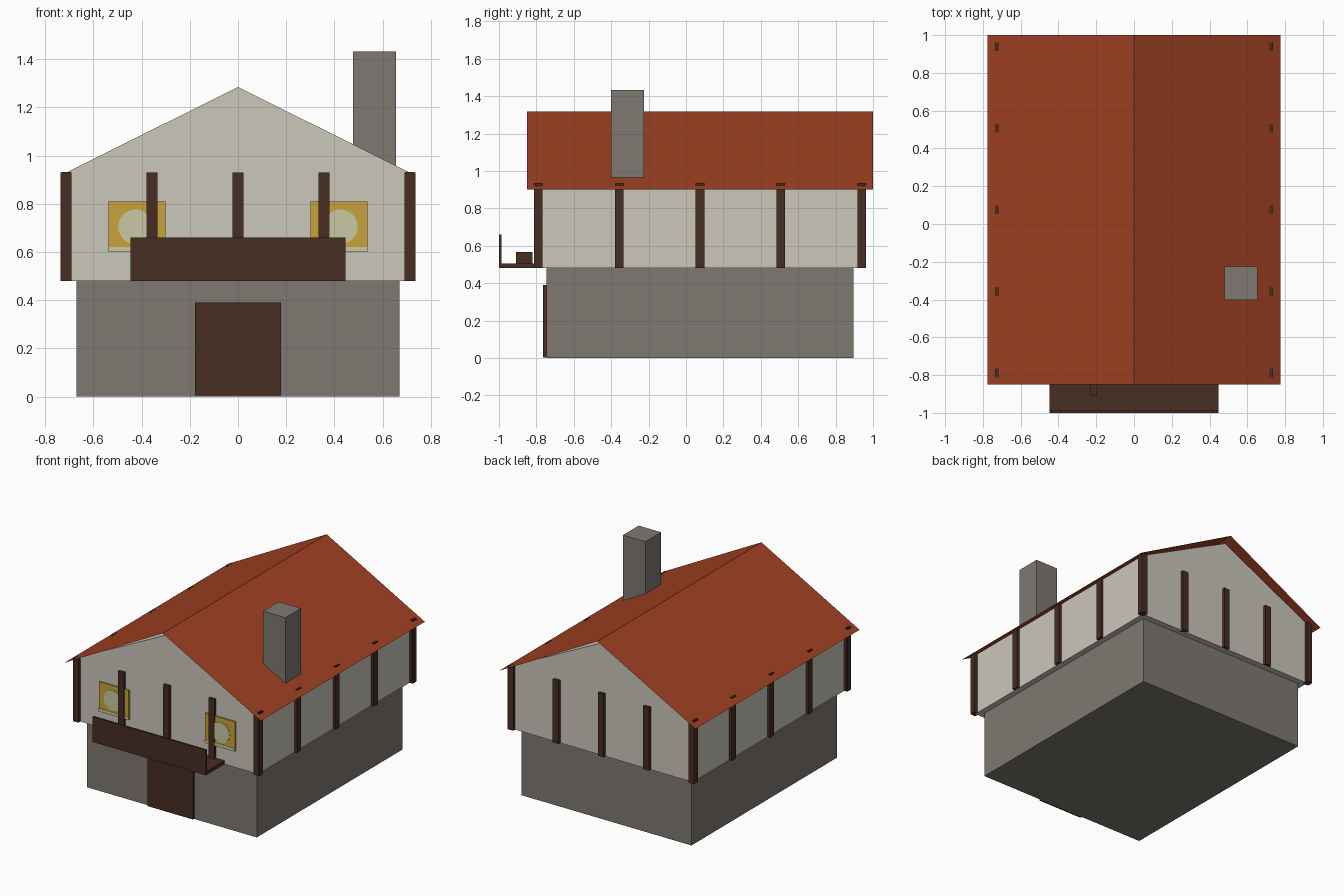
import bpy, bmesh, math
from mathutils import Matrix

if "Cube" in bpy.data.objects:
    bpy.data.objects.remove(bpy.data.objects["Cube"])

CY = 0.075  # centre of the house along y


def material(name, rgb):
    m = bpy.data.materials.new(name)
    m.diffuse_color = (*rgb, 1)
    m.use_nodes = True
    m.node_tree.nodes["Principled BSDF"].inputs["Base Color"].default_value = m.diffuse_color
    return m


PLASTER = material("plaster", (0.60, 0.57, 0.50))
STONE = material("grey stone", (0.21, 0.19, 0.165))
WOOD = material("dark wood", (0.062, 0.026, 0.016))
TILE = material("red tile", (0.35, 0.052, 0.016))
GOLD = material("gold", (0.60, 0.36, 0.045))
PALE = material("pale glass", (0.59, 0.58, 0.37))


def finish(name, bm, mat):
    me = bpy.data.meshes.new(name)
    bm.to_mesh(me)
    bm.free()
    me.materials.append(mat)
    ob = bpy.data.objects.new(name, me)
    bpy.context.collection.objects.link(ob)
    return ob


def box(name, x, y, z, mat):
    """Box from (min, max) pairs."""
    bm = bmesh.new()
    bmesh.ops.create_cube(bm, size=1)
    for v in bm.verts:
        v.co = [lo + (c + 0.5) * (hi - lo) for c, (lo, hi) in zip(v.co, (x, y, z))]
    return finish(name, bm, mat)


def extrude_y(name, profile, y0, y1, mat, sheet=False):
    """Sweep an x-z profile along y, as a closed solid or an open sheet."""
    bm = bmesh.new()
    a = [bm.verts.new((x, y0, z)) for x, z in profile]
    b = [bm.verts.new((x, y1, z)) for x, z in profile]
    n = len(profile)
    for i in range(n - 1 if sheet else n):
        j = (i + 1) % n
        bm.faces.new((a[i], a[j], b[j], b[i]))
    if not sheet:
        bm.faces.new(a)
        bm.faces.new(b[::-1])
        bmesh.ops.recalc_face_normals(bm, faces=bm.faces)
    return finish(name, bm, mat)


# Stone ground floor and door
box("ground_floor", (-0.67, 0.67), (CY - 0.82, CY + 0.82), (0, 0.48), STONE)
box("door", (-0.178, 0.178), (-0.764, -0.74), (0.004, 0.39), WOOD)

# Plastered upper floor with gables
extrude_y("upper_floor",
          [(-0.712, 0.48), (0.712, 0.48), (0.712, 0.93), (0, 1.285), (-0.712, 0.93)],
          CY - 0.865, CY + 0.865, PLASTER)

# Thin sheet roof, normals up
extrude_y("roof", [(-0.775, 0.90), (0, 1.317), (0.775, 0.90)],
          CY - 0.925, CY + 0.925, TILE, sheet=True)

# Chimney
box("chimney", (0.478, 0.655), (-0.402, -0.225), (0.92, 1.432), STONE)

# Timber posts around the upper floor
for i in range(-2, 3):
    for side in (-1, 1):
        x = i * 0.357
        y = CY + side * 0.865
        box("gable_post", (x - 0.023, x + 0.023), (y - 0.02, y + 0.02), (0.48, 0.93), WOOD)
        x = side * 0.712
        y = CY + i * 0.432
        box("side_post", (x - 0.02, x + 0.02), (y - 0.023, y + 0.023), (0.48, 0.932), WOOD)

# Balcony: floor, front panel and a small block on it
box("balcony_floor", (-0.447, 0.447), (-0.99, -0.78), (0.48, 0.506), WOOD)
box("balcony_panel", (-0.447, 0.447), (-1.0, -0.986), (0.48, 0.66), WOOD)
box("balcony_block", (-0.23, -0.195), (-0.908, -0.822), (0.505, 0.567), WOOD)

# Windows with pale round pane and sill strip
for s in (-1, 1):
    cx = s * 0.419
    box("window", (cx - 0.118, cx + 0.118), (-0.802, -0.785), (0.60, 0.81), GOLD)
    box("window_sill", (cx - 0.118, cx + 0.118), (-0.805, -0.80), (0.60, 0.622), PALE)
    bm = bmesh.new()
    bmesh.ops.create_cone(bm, cap_ends=True, segments=24, radius1=0.072, radius2=0.072,
                          depth=0.005,
                          matrix=Matrix.Translation((cx + s * 0.006, -0.8025, 0.705))
                          @ Matrix.Rotation(math.pi / 2, 4, 'X'))
    finish("window_pane", bm, PALE)
